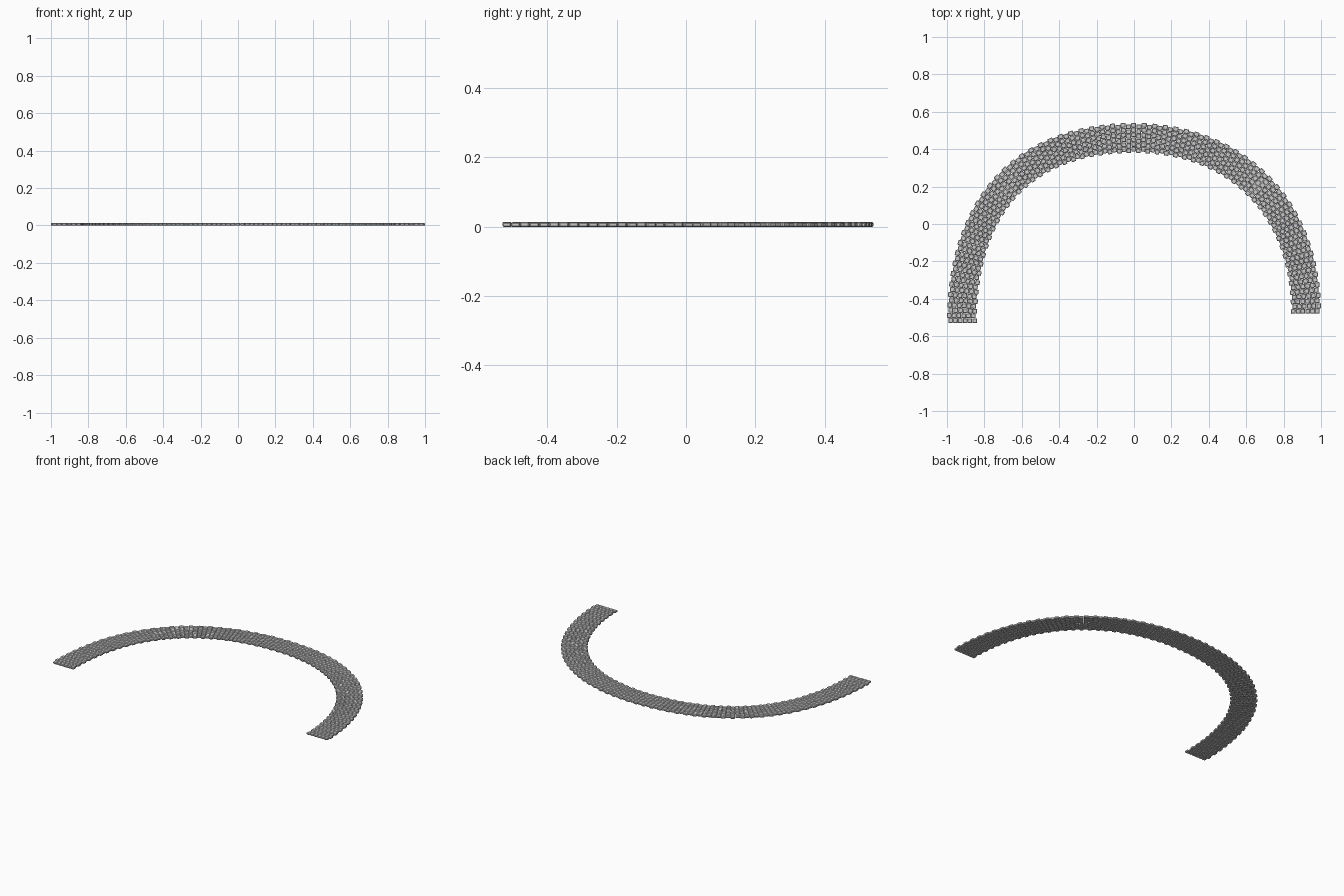
import bpy, bmesh, random
from mathutils import Vector, Matrix
from mathutils.geometry import interpolate_bezier

if "Cube" in bpy.data.objects:
    bpy.data.objects.remove(bpy.data.objects["Cube"])

random.seed(4)
PITCH, ACROSS, SHIFT = 0.0268, 6, 0.008
COL = 0.0257          # stone pitch across the path
HEIGHT = 0.013

# Centre line of the path: two quarter-arch segments
left = interpolate_bezier(Vector((-0.92, -0.53, 0)), Vector((-0.92, 0.115, 0)),
                          Vector((-0.58, 0.46, 0)), Vector((0, 0.46, 0)), 200)
right = interpolate_bezier(Vector((0, 0.46, 0)), Vector((0.54, 0.46, 0)),
                           Vector((0.92, 0.10, 0)), Vector((0.92, -0.48, 0)), 200)
line = left + right[1:]
dist = [0.0]
for a, b in zip(line, line[1:]):
    dist.append(dist[-1] + (b - a).length)
total = dist[-1]


def on_path(s, v, z):
    """Point at distance s along the centre line, v to its outer side."""
    i = 0
    lo, hi = 0, len(dist) - 2
    while lo < hi:
        i = (lo + hi + 1) // 2
        if dist[i] <= s:
            lo = i
        else:
            hi = i - 1
    a, b = line[lo], line[lo + 1]
    t = (b - a).normalized()
    return a + t * (s - dist[lo]) + Vector((-t.y, t.x, 0)) * v + Vector((0, 0, z))


# Staggered rows of bevelled cobbles laid out straight
bm = bmesh.new()
rows = round(total / PITCH)
step = total / rows
for r in range(rows):
    side = SHIFT / 2 if r % 2 else -SHIFT / 2
    for c in range(ACROSS):
        h = HEIGHT + random.uniform(-0.001, 0.001)
        size = (step * 0.97, COL * random.uniform(0.94, 0.99), h)
        pos = ((r + 0.5) * step, (c - (ACROSS - 1) / 2) * COL + side, h / 2)
        bmesh.ops.create_cube(bm, size=1, matrix=Matrix.Translation(pos) @ Matrix.Diagonal((*size, 1)))
bmesh.ops.bevel(bm, geom=bm.edges[:], offset=0.0028, segments=1, affect='EDGES')

# Bend the strip along the centre line
for v in bm.verts:
    v.co = on_path(*v.co)
bmesh.ops.recalc_face_normals(bm, faces=bm.faces[:])

mesh = bpy.data.meshes.new("cobblestone_path")
bm.to_mesh(mesh)
bm.free()
path = bpy.data.objects.new("cobblestone_path", mesh)
bpy.context.collection.objects.link(path)
